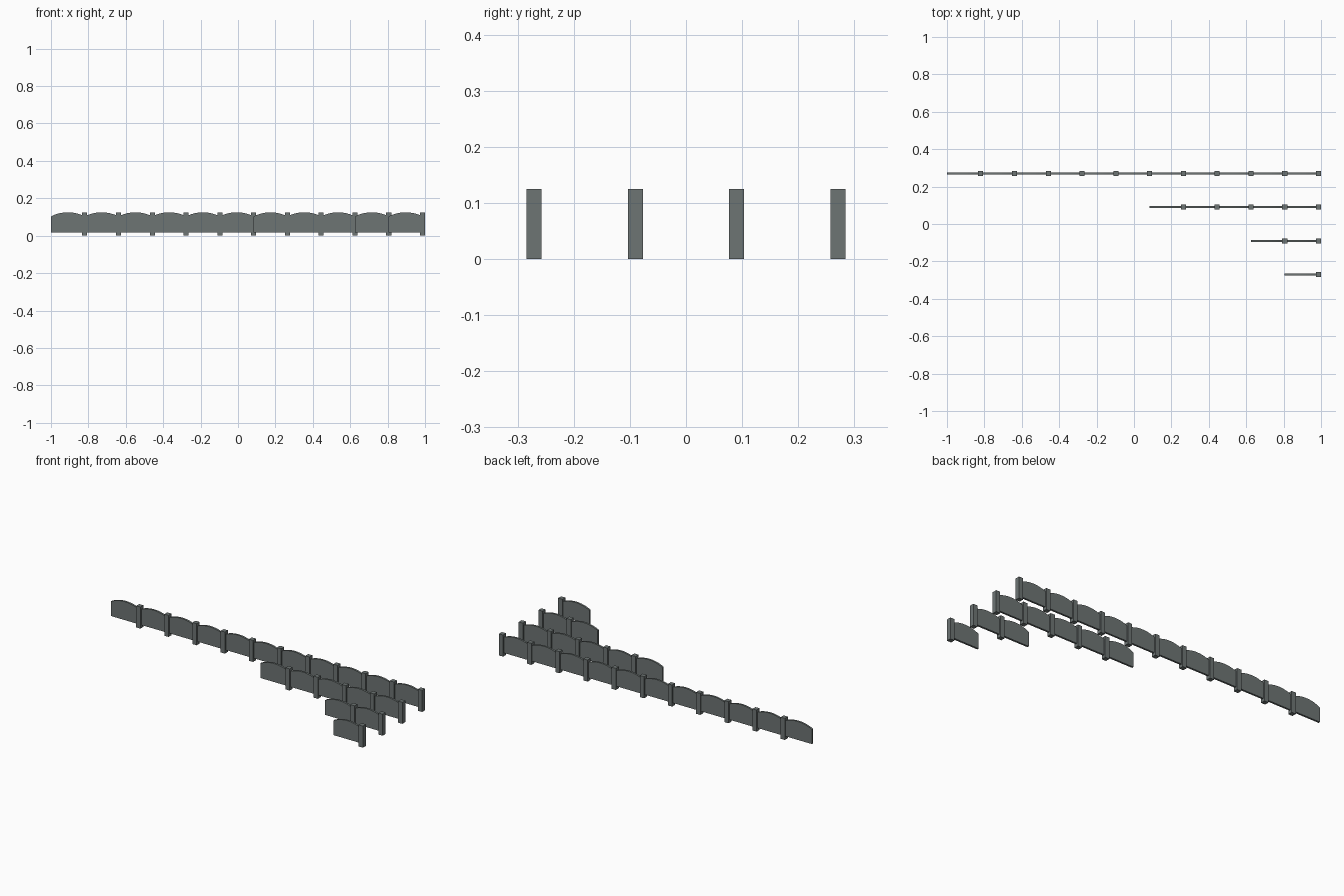
import bpy, bmesh, math

if "Cube" in bpy.data.objects:
    bpy.data.objects.remove(bpy.data.objects["Cube"])

P = 0.1806          # bay spacing
W = 0.027           # post width
H = 0.125           # post height
T = 0.011           # panel thickness
Z0, Z1, Z2 = 0.018, 0.103, 0.125   # panel bottom, arch springing, arch crown
X_END = 1 - W / 2   # centre of the last post

mat = bpy.data.materials.new("slate_grey")
mat.diffuse_color = (0.155, 0.178, 0.175, 1)
mat.use_nodes = True
mat.node_tree.nodes["Principled BSDF"].inputs["Base Color"].default_value = mat.diffuse_color


def make(name, bm):
    bmesh.ops.recalc_face_normals(bm, faces=bm.faces)
    me = bpy.data.meshes.new(name)
    bm.to_mesh(me)
    bm.free()
    me.materials.append(mat)
    return me


# square post
bm = bmesh.new()
bmesh.ops.create_cube(bm, size=1)
for v in bm.verts:
    v.co = (v.co.x * W, v.co.y * W, (v.co.z + 0.5) * H)
post_mesh = make("post", bm)

# arched panel, running left from the post to the previous post line
half, rise, seg = P / 2, Z2 - Z1, 16
R = (half ** 2 + rise ** 2) / (2 * rise)
a = math.asin(half / R)
profile = [(-P, Z0), (0, Z0)]
for i in range(seg + 1):
    t = a - 2 * a * i / seg
    profile.append((-half + R * math.sin(t), Z2 - R + R * math.cos(t)))
bm = bmesh.new()
face = bm.faces.new([bm.verts.new((x, -T / 2, z)) for x, z in profile])
ext = bmesh.ops.extrude_face_region(bm, geom=[face])
bmesh.ops.translate(bm, vec=(0, T, 0),
                    verts=[g for g in ext["geom"] if isinstance(g, bmesh.types.BMVert)])
panel_mesh = make("panel", bm)

# four fence runs, all ending at the right
for row, count in enumerate([1, 2, 5, 11]):
    y = (row - 1.5) * P
    for k in range(count):
        for name, me in (("fence_post", post_mesh), ("fence_panel", panel_mesh)):
            ob = bpy.data.objects.new(f"{name}_{row + 1}_{k + 1}", me)
            ob.location = (X_END - k * P, y, 0)
            bpy.context.collection.objects.link(ob)
